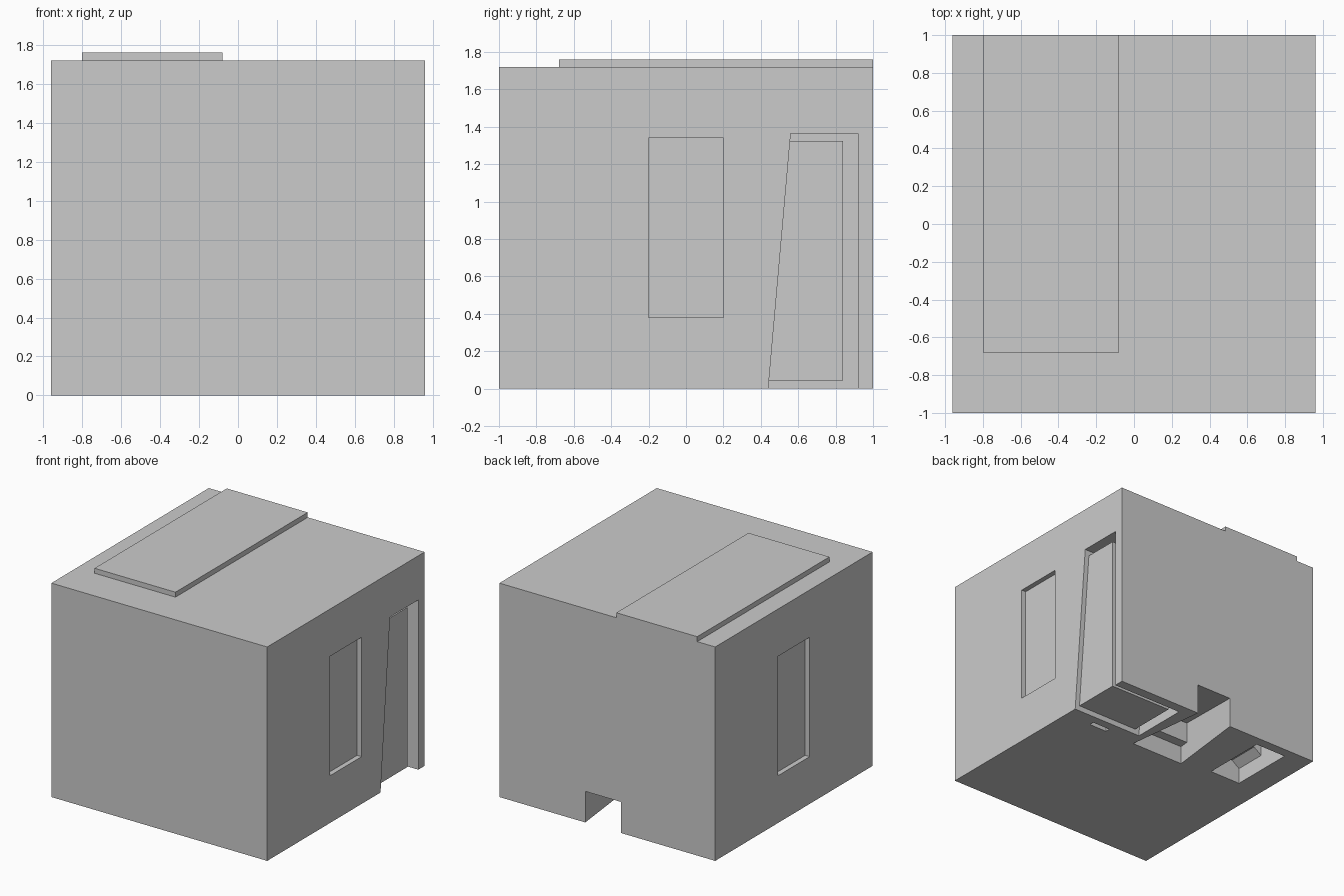
import bpy, bmesh

if "Cube" in bpy.data.objects:
    bpy.data.objects.remove(bpy.data.objects["Cube"])


def loft(name, ring_a, ring_b, cutter=False):
    """Solid between two matching rings of 3D points."""
    bm = bmesh.new()
    a = [bm.verts.new(p) for p in ring_a]
    b = [bm.verts.new(p) for p in ring_b]
    bm.faces.new(a)
    bm.faces.new(b[::-1])
    for i in range(len(a)):
        j = (i + 1) % len(a)
        bm.faces.new((a[i], b[i], b[j], a[j]))
    bmesh.ops.recalc_face_normals(bm, faces=bm.faces)
    mesh = bpy.data.meshes.new(name)
    bm.to_mesh(mesh)
    bm.free()
    ob = bpy.data.objects.new(name, mesh)
    bpy.context.collection.objects.link(ob)
    if cutter:
        ob.hide_render = True
        ob.display_type = 'WIRE'
    return ob


def along_x(name, yz, x0, x1, cutter=True):
    return loft(name, [(x0, y, z) for y, z in yz], [(x1, y, z) for y, z in yz], cutter)


def along_y(name, xz, y0, y1, cutter=True):
    return loft(name, [(x, y0, z) for x, z in xz], [(x, y1, z) for x, z in xz], cutter)


def rect(a0, a1, b0, b1):
    return [(a0, b0), (a1, b0), (a1, b1), (a0, b1)]


def cut(target, tool):
    m = target.modifiers.new(tool.name, 'BOOLEAN')
    m.operation = 'DIFFERENCE'
    m.solver = 'EXACT'
    m.object = tool


# Main body and raised roof slab
body = along_x("body", rect(-1, 1, 0, 1.72), -0.96, 0.96, False)
along_x("roof_slab", rect(-0.68, 1, 1.72, 1.76), -0.8, -0.08, False)

# Shallow window recess on each side
for side, name in ((1, "right_window"), (-1, "left_window")):
    cut(body, along_x(name, rect(-0.2, 0.2, 0.38, 1.34), side * 0.92, side * 1.1))

# Slanted doorway with a door block standing inside it
slope = 0.12 / 1.365
door = along_x("doorway", [(0.44 - 0.1 * slope, -0.1), (0.92, -0.1),
                           (0.92, 1.365), (0.56, 1.365)], 0.32, 1.1)
cut(door, along_x("door_block", rect(0.3, 0.84, 0.042, 1.325), 0.36, 0.92))
cut(body, door)

# Slot in the underside beside the door
cut(body, along_x("floor_slot", rect(0.33, 0.37, -0.1, 0.05), 0.56, 0.72))


# Splayed port through the back wall, stepped at its inner end
def port_ring(y):
    t = (1 - y) / 0.68
    w, h = 0.16 + 0.08 * t, 0.25 + 0.08 * t
    return [(0.036 + x, y, z) for x, z in rect(-w, w, -0.1, h)]


port = loft("back_port", port_ring(1.05), port_ring(0.32), True)
cut(port, along_x("port_step", rect(0.2, 0.4, 0.15, 0.6), -0.6, 0.6))
cut(body, port)

# Floor pit: arched shallow part opening into a deeper part
arch = [(-0.74, -0.1), (-0.46, -0.1), (-0.46, 0.13),
        (-0.53, 0.18), (-0.67, 0.18), (-0.74, 0.13)]
cut(body, along_y("pit_arch", arch, 0.375, 0.7))
cut(body, along_y("pit_deep", rect(-0.74, -0.46, -0.1, 0.3), 0.64, 0.92))
